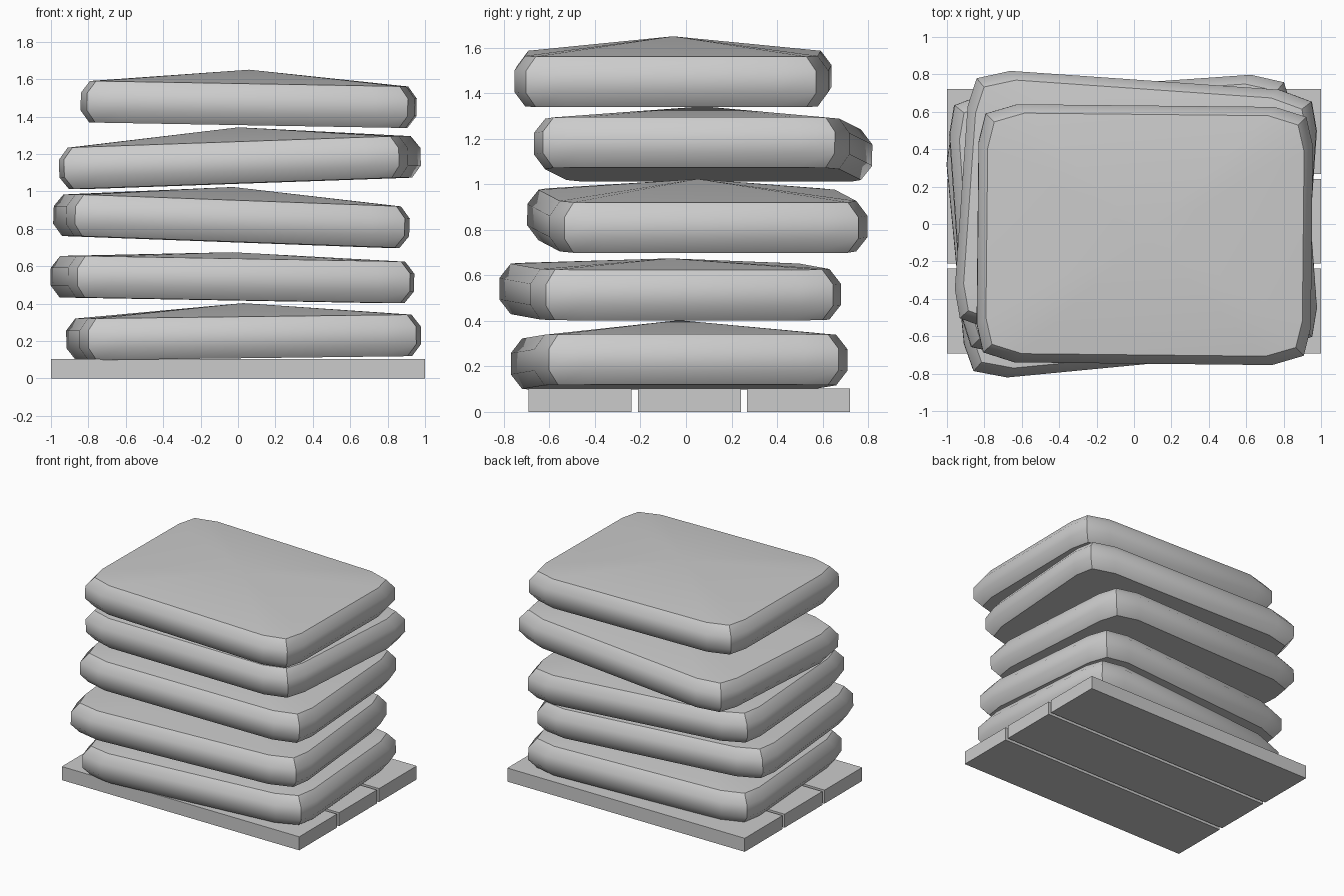
import bpy, bmesh
from math import radians

if "Cube" in bpy.data.objects:
    bpy.data.objects.remove(bpy.data.objects["Cube"])

# Three pallet boards
for i, y in enumerate((-0.465, 0.015, 0.495)):
    bpy.ops.mesh.primitive_cube_add(size=1, location=(0, y, 0.0515))
    board = bpy.context.object
    board.name = f"board_{i + 1}"
    board.scale = (2, 0.453, 0.103)
    bpy.ops.object.transform_apply(location=False, rotation=False, scale=True)

# Quarter outline of a sack as fractions of the half sizes
CORNER = [(1, 0.705), (0.96, 0.925), (0.77, 1)]
OUTLINE = (CORNER + [(-x, y) for x, y in reversed(CORNER)]
           + [(-x, -y) for x, y in CORNER] + [(x, -y) for x, y in reversed(CORNER)])
# Side profile: inset, height
PROFILE = [(0.047, -0.111), (0, -0.047), (0, 0.047), (0.047, 0.111)]


def make_sack(name, loc, hx, hy, tilt, turn, dome):
    bm = bmesh.new()
    rings = [[bm.verts.new((u * (hx - d), v * (hy - d), z)) for u, v in OUTLINE]
             for d, z in PROFILE]
    n = len(OUTLINE)
    for a, b in zip(rings, rings[1:]):
        for i in range(n):
            j = (i + 1) % n
            bm.faces.new((a[i], a[j], b[j], b[i]))
    # flat underside and a shallow peaked top
    bm.faces.new(rings[0][::-1])
    apex = bm.verts.new((0, 0, PROFILE[-1][1] + dome))
    for i in range(n):
        bm.faces.new((rings[-1][i], rings[-1][(i + 1) % n], apex))
    bmesh.ops.recalc_face_normals(bm, faces=bm.faces)
    mesh = bpy.data.meshes.new(name)
    bm.to_mesh(mesh)
    bm.free()
    ob = bpy.data.objects.new(name, mesh)
    bpy.context.collection.objects.link(ob)
    ob.location = loc
    ob.rotation_euler = (0, radians(tilt), radians(turn))
    bpy.ops.object.select_all(action='DESELECT')
    ob.select_set(True)
    bpy.context.view_layer.objects.active = ob
    bpy.ops.object.shade_smooth_by_angle(angle=radians(42))


# Stacked sacks, bottom to top: location, half sizes, tilt, turn, dome height
SACKS = [
    ((0.03, -0.03, 0.22), 0.915, 0.69, -0.7, 4.2, 0.072),
    ((-0.03, -0.07, 0.529), 0.93, 0.685, 1.0, 5.5, 0.035),
    ((-0.035, 0.05, 0.841), 0.92, 0.70, 2.1, 4.0, 0.072),
    ((0.01, 0.075, 1.154), 0.935, 0.695, -2.0, -4.0, 0.078),
    ((0.057, -0.057, 1.465), 0.893, 0.69, 1.0, -0.6, 0.075),
]
for k, args in enumerate(SACKS):
    make_sack(f"sack_{k + 1}", *args)
